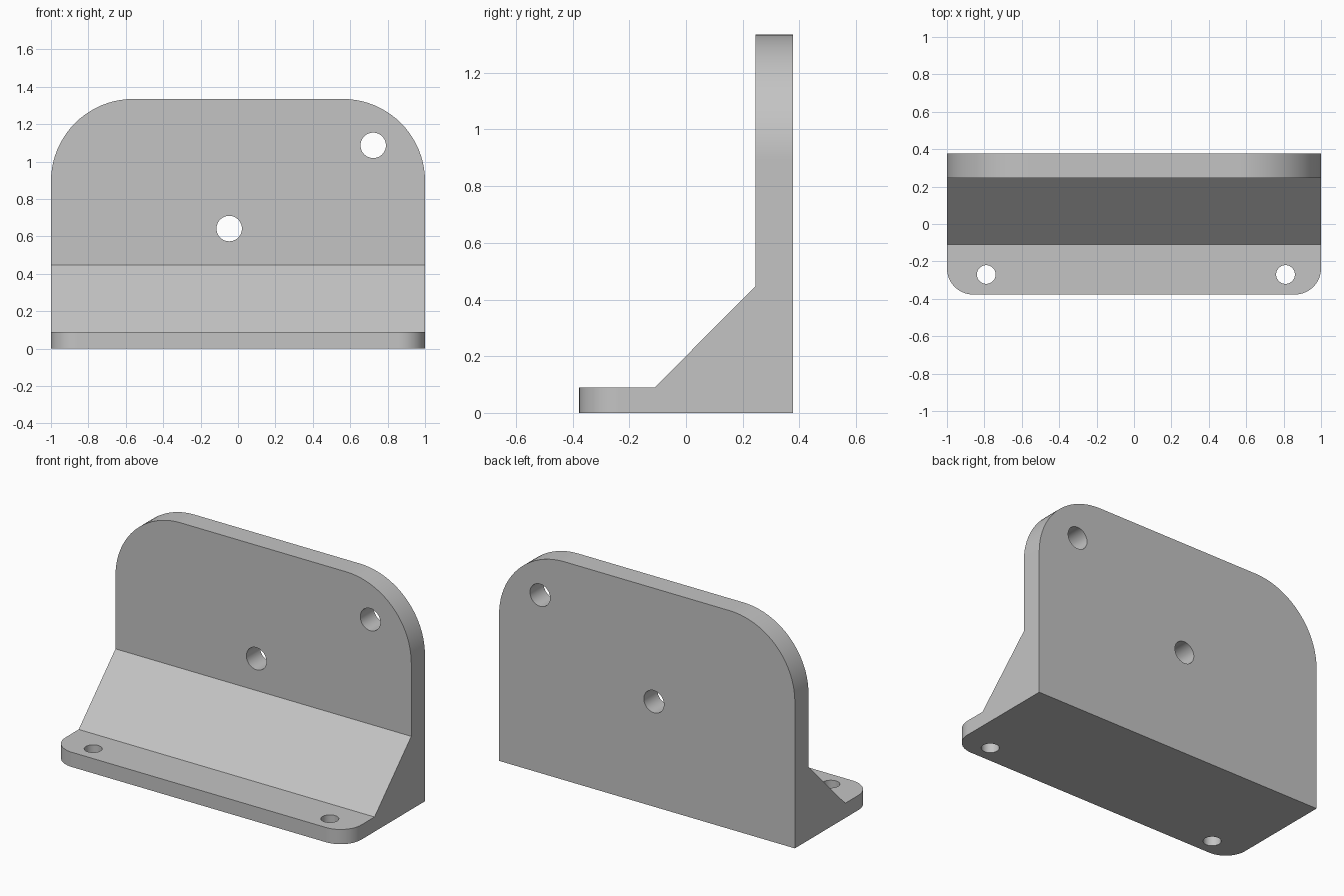
import bpy
import bmesh
import math
from mathutils import Vector

cube = bpy.data.objects.get("Cube")
if cube:
    bpy.data.objects.remove(cube, do_unlink=True)

# Overall sizes
HALF_X, FRONT, BACK, TOP = 1.0, -0.377, 0.377, 1.335
PLATE_FRONT, BASE_TOP = 0.245, 0.09
GUSSET_FRONT, GUSSET_TOP = -0.11, 0.447

grey = bpy.data.materials.new("plain_grey")
grey.use_nodes = True
colour = (0.55, 0.55, 0.55, 1)
grey.diffuse_color = colour
grey.node_tree.nodes["Principled BSDF"].inputs["Base Color"].default_value = colour


def add_object(name, bm):
    mesh = bpy.data.meshes.new(name)
    bmesh.ops.recalc_face_normals(bm, faces=bm.faces)
    bm.to_mesh(mesh)
    bm.free()
    mesh.materials.append(grey)
    obj = bpy.data.objects.new(name, mesh)
    bpy.context.collection.objects.link(obj)
    return obj


def round_edges(bm, axis, test, radius):
    """Round the edges running along an axis whose middle passes the test."""
    edges = []
    for e in bm.edges:
        a, b = e.verts
        along = abs((b.co - a.co).normalized()[axis]) > 0.99
        if along and test((a.co + b.co) / 2):
            edges.append(e)
    bmesh.ops.bevel(bm, geom=edges, offset=radius, offset_type='OFFSET',
                    segments=20, profile=0.5, affect='EDGES')


# Bracket body: side profile swept across the width
profile = [(FRONT, 0), (BACK, 0), (BACK, TOP), (PLATE_FRONT, TOP),
           (PLATE_FRONT, GUSSET_TOP), (GUSSET_FRONT, BASE_TOP), (FRONT, BASE_TOP)]
bm = bmesh.new()
side = bm.faces.new([bm.verts.new((-HALF_X, y, z)) for y, z in profile])
swept = bmesh.ops.extrude_face_region(bm, geom=[side])["geom"]
bmesh.ops.translate(bm, vec=(2 * HALF_X, 0, 0),
                    verts=[v for v in swept if isinstance(v, bmesh.types.BMVert)])

# Rounded upper corners of the plate and front corners of the base
round_edges(bm, 1, lambda c: c.z > TOP - 0.01, 0.44)
round_edges(bm, 2, lambda c: c.y < FRONT + 0.01, 0.14)
bracket = add_object("bracket", bm)


def drill(name, centre, radius, axis):
    """Cut a round through hole in the bracket."""
    bm = bmesh.new()
    bmesh.ops.create_cone(bm, cap_ends=True, segments=48,
                          radius1=radius, radius2=radius, depth=0.4)
    turn = Vector((0, 0, 1)).rotation_difference(Vector(axis)).to_matrix()
    bmesh.ops.rotate(bm, verts=bm.verts, matrix=turn)
    bmesh.ops.translate(bm, verts=bm.verts, vec=centre)
    cutter = add_object(name, bm)
    cutter.hide_render = True
    mod = bracket.modifiers.new(name, 'BOOLEAN')
    mod.operation = 'DIFFERENCE'
    mod.solver = 'EXACT'
    mod.object = cutter
    bpy.ops.object.modifier_apply(modifier=name)
    bpy.data.objects.remove(cutter, do_unlink=True)


bpy.ops.object.select_all(action='DESELECT')
bpy.context.view_layer.objects.active = bracket
bracket.select_set(True)

# Holes through the upright plate
for x, z in [(-0.047, 0.642), (0.723, 1.087)]:
    drill("plate_hole", (x, 0.31, z), 0.068, (0, 1, 0))
# Mounting holes through the base
for x in (-0.79, 0.81):
    drill("base_hole", (x, -0.27, 0.05), 0.05, (0, 0, 1))

# Smooth rounds with flat faces kept flat
bpy.ops.object.shade_smooth_by_angle(angle=math.radians(30))
weighted = bracket.modifiers.new("flat_faces", 'WEIGHTED_NORMAL')
weighted.keep_sharp = True
